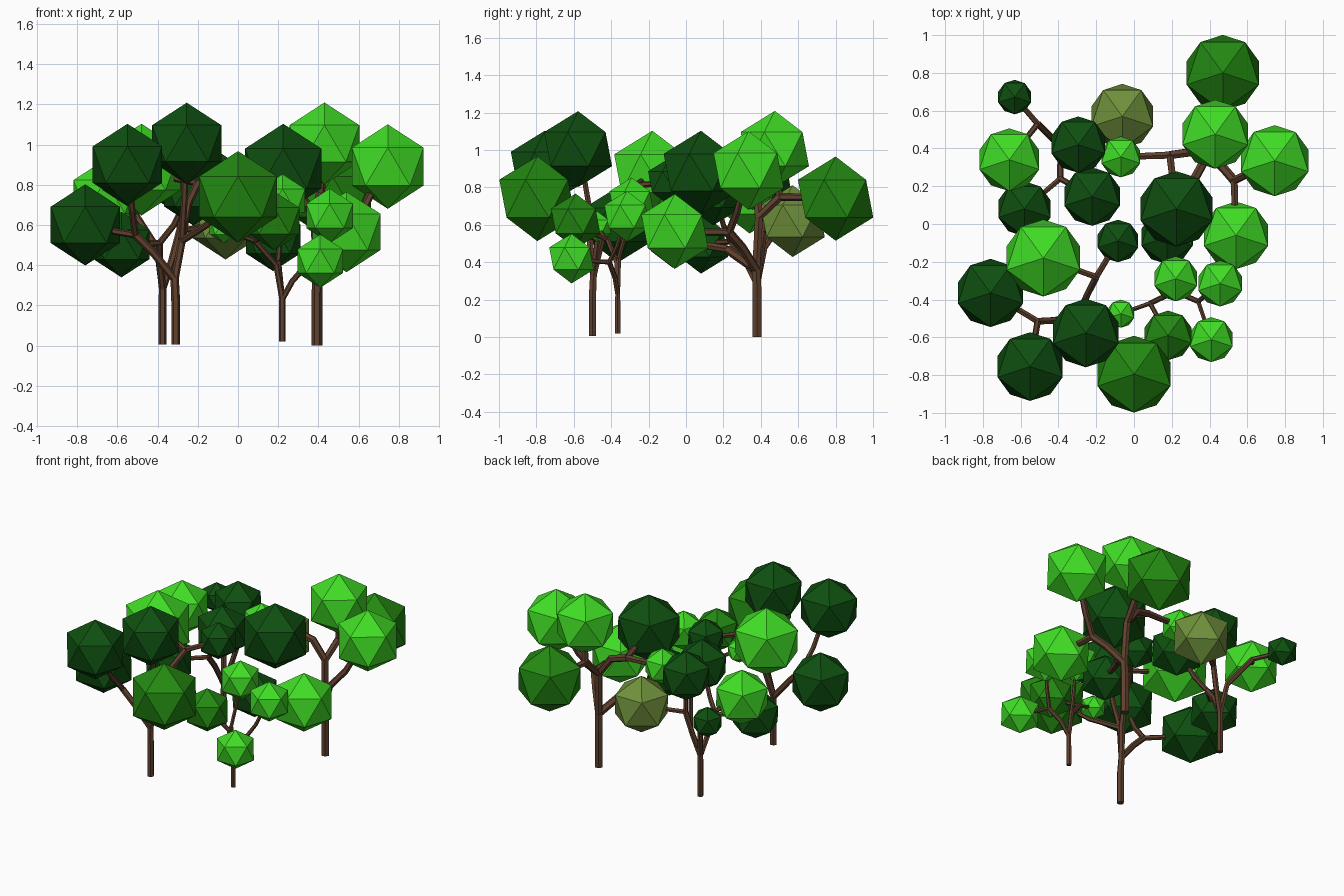
import bpy, bmesh, math
from mathutils import Vector, Matrix

if "Cube" in bpy.data.objects:
    bpy.data.objects.remove(bpy.data.objects["Cube"])


def material(name, col):
    m = bpy.data.materials.new(name)
    m.diffuse_color = (*col, 1)
    m.use_nodes = True
    m.node_tree.nodes["Principled BSDF"].inputs["Base Color"].default_value = m.diffuse_color
    return m


MATS = {
    "light": material("bright_green", (0.051, 0.72, 0.019)),
    "mid": material("mid_green", (0.017, 0.25, 0.006)),
    "dark": material("dark_green", (0.0045, 0.078, 0.005)),
    "olive": material("olive_green", (0.16, 0.28, 0.045)),
}
BARK = material("bark_brown", (0.115, 0.052, 0.027))


def finish(bm, name, mat):
    me = bpy.data.meshes.new(name)
    bmesh.ops.recalc_face_normals(bm, faces=bm.faces)
    bm.to_mesh(me)
    bm.free()
    me.materials.append(mat)
    ob = bpy.data.objects.new(name, me)
    bpy.context.collection.objects.link(ob)
    return ob


def crown(name, x, y, z, r, shade):
    """Twenty-sided leaf ball with one vertex turned to the front."""
    bm = bmesh.new()
    bmesh.ops.create_icosphere(
        bm, subdivisions=1, radius=r,
        matrix=Matrix.Translation((x, y, z)) @ Matrix.Rotation(-math.pi / 2, 4, 'Z'))
    finish(bm, name, MATS[shade])


def tube(bm, pts, radii, sides=6):
    """Six-sided limb along a path."""
    pts = [Vector(p) for p in pts]
    rings = []
    for i, p in enumerate(pts):
        t = (pts[min(i + 1, len(pts) - 1)] - pts[max(i - 1, 0)]).normalized()
        side = Vector((0, 1, 0)) if abs(t.y) < 0.9 else Vector((1, 0, 0))
        a = t.cross(side).normalized()
        b = t.cross(a)
        rings.append([bm.verts.new(p + radii[i] * (a * math.cos(k * math.tau / sides)
                                                   + b * math.sin(k * math.tau / sides)))
                      for k in range(sides)])
    for r0, r1 in zip(rings, rings[1:]):
        for k in range(sides):
            j = (k + 1) % sides
            bm.faces.new((r0[k], r0[j], r1[j], r1[k]))
    bm.faces.new(rings[0])
    bm.faces.new(rings[-1])


def tree(name, rad, trunk, branches):
    """trunk: path; branches: (path from trunk top to a fork, leaf balls on that fork)."""
    bm = bmesh.new()
    trunk = [Vector(p) for p in trunk]
    tube(bm, trunk, [rad] * (len(trunk) - 1) + [rad * 0.95])
    count = 0
    for path, balls in branches:
        path = [trunk[-1]] + [Vector(p) for p in path]
        if len(path) > 1:
            tube(bm, path, [rad * 0.9] * len(path))
        start = path[-1]
        for x, y, z, r, shade in balls:
            c = Vector((x, y, z))
            d = c - start
            end = c - d.normalized() * r * 0.6
            # limb leaves the fork sideways, then bends up into the ball
            bend = start + (end - start) * 0.5 + Vector((d.x, d.y, 0)) * 0.08
            tube(bm, [start, bend, end], [rad * 0.8, rad * 0.75, rad * 0.7])
            count += 1
            crown(f"{name}_leaves_{count}", x, y, z, r, shade)
    finish(bm, name + "_trunk", BARK)


# front left tree
tree("front_left_tree", 0.022,
     [(-.31, -.5, .005), (-.31, -.5, .22), (-.315, -.495, .33)],
     [([(-.42, -.51, .46), (-.51, -.515, .55)],
       [(-.76, -.365, .60, .202, "dark"), (-.55, -.755, .90, .203, "dark")]),
      ([(-.28, -.47, .52)],
       [(-.255, -.577, 1.005, .203, "dark"), (0, -.795, .74, .227, "mid")]),
      ([(-.28, -.45, .52), (-.25, -.38, .70), (-.2, -.28, .81)],
       [(-.48, -.18, .875, .228, "light"), (-.085, -.09, .83, .126, "dark")])])

# back right tree
tree("back_right_tree", 0.027,
     [(.393, .38, 0), (.393, .38, .25), (.395, .375, .36)],
     [([(.47, .30, .48), (.53, .23, .56)],
       [(.745, .335, .89, .21, "light"), (.54, -.06, .565, .2, "light")]),
      ([(.385, .39, .64), (.41, .5, .75)],
       [(.43, .475, 1.005, .204, "light"), (.47, .80, .74, .225, "mid")]),
      ([(.385, .39, .64), (.3, .38, .76), (.19, .365, .79)],
       [(.225, .08, .88, .223, "dark"), (-.07, .355, .80, .121, "light")]),
      ([(.31, .22, .47)],
       [(.175, -.07, .53, .16, "dark")])])

# back left tree
tree("back_left_tree", 0.02,
     [(-.375, .38, .005), (-.375, .38, .18), (-.375, .38, .28)],
     [([(-.33, .40, .42), (-.29, .42, .57)],
       [(-.295, .42, .82, .167, "dark"), (-.062, .57, .62, .192, "olive")]),
      ([(-.40, .42, .48), (-.51, .53, .65)],
       [(-.632, .672, .69, .102, "dark"), (-.66, .34, .74, .186, "light")]),
      ([(-.39, .31, .42), (-.39, .24, .51)],
       [(-.58, .08, .502, .163, "dark"), (-.222, .145, .77, .173, "dark")])])

# small front right tree
tree("small_tree", 0.016,
     [(.22, -.365, .02), (.22, -.365, .15), (.22, -.365, .23)],
     [([(.27, -.38, .32), (.34, -.41, .40)],
       [(.409, -.612, .42, .133, "light"), (.456, -.315, .645, .136, "light")]),
      ([(.19, -.37, .40), (.085, -.42, .52)],
       [(.18, -.59, .62, .147, "mid"), (-.07, -.475, .59, .083, "light")]),
      ([(.20, -.36, .42)],
       [(.221, -.29, .72, .133, "light")])])
